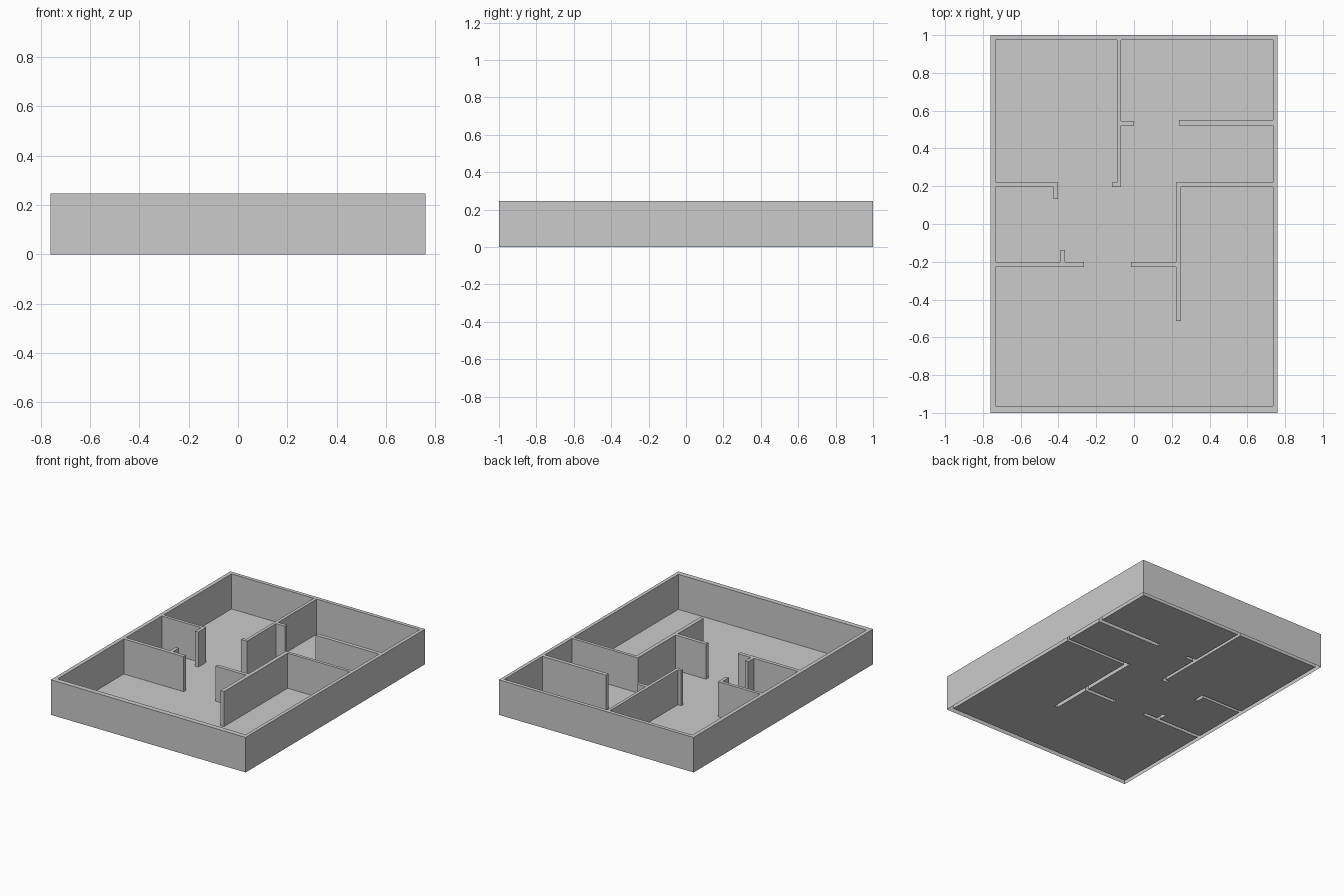
import bpy
import bmesh

if "Cube" in bpy.data.objects:
    bpy.data.objects.remove(bpy.data.objects["Cube"])

H = 0.247  # wall height

# wall footprints: x0, x1, y0, y1
WALLS = [
    # outer ring
    (-0.76, -0.732, -1, 1), (0.735, 0.76, -1, 1),
    (-0.76, 0.76, -1, -0.964), (-0.76, 0.76, 0.974, 1),
    # back left room
    (-0.09, -0.068, 0.197, 1), (-0.116, -0.068, 0.197, 0.219),
    (-0.76, -0.402, 0.197, 0.219), (-0.426, -0.402, 0.132, 0.219),
    # back right room
    (-0.068, 0.0, 0.522, 0.546), (0.238, 0.76, 0.522, 0.55),
    # right room
    (0.222, 0.76, 0.197, 0.219), (0.222, 0.249, -0.513, 0.219),
    # left room
    (-0.76, -0.265, -0.227, -0.201), (-0.389, -0.365, -0.227, -0.138),
    (-0.016, 0.249, -0.227, -0.201),
]

xs = sorted({v for w in WALLS for v in w[:2]})
ys = sorted({v for w in WALLS for v in w[2:]})


def is_wall(x, y):
    return any(a < x < b and c < y < d for a, b, c, d in WALLS)


# flat plan on a grid cut along every wall line
bm = bmesh.new()
grid = [[bm.verts.new((x, y, 0)) for y in ys] for x in xs]
for i in range(len(xs) - 1):
    for j in range(len(ys) - 1):
        bm.faces.new((grid[i][j], grid[i + 1][j],
                      grid[i + 1][j + 1], grid[i][j + 1]))

# raise the walls out of the floor, leaving them open underneath
wall_faces = []
for f in bm.faces:
    c = f.calc_center_median()
    if is_wall(c.x, c.y):
        wall_faces.append(f)
res = bmesh.ops.extrude_face_region(bm, geom=wall_faces)
top = [g for g in res["geom"] if isinstance(g, bmesh.types.BMVert)]
bmesh.ops.translate(bm, verts=top, vec=(0, 0, H))
old = [f for f in wall_faces if f.is_valid and f.calc_center_median().z < 1e-4]
if old:
    bmesh.ops.delete(bm, geom=old, context='FACES')

# merge coplanar cells and tidy up
bmesh.ops.dissolve_limit(bm, angle_limit=0.01, verts=bm.verts[:], edges=bm.edges[:])
bmesh.ops.recalc_face_normals(bm, faces=bm.faces[:])
if max(bm.faces, key=lambda f: f.calc_center_median().z).normal.z < 0:
    bmesh.ops.reverse_faces(bm, faces=bm.faces[:])

mesh = bpy.data.meshes.new("floor_plan")
bm.to_mesh(mesh)
bm.free()
obj = bpy.data.objects.new("floor_plan", mesh)
bpy.context.collection.objects.link(obj)
